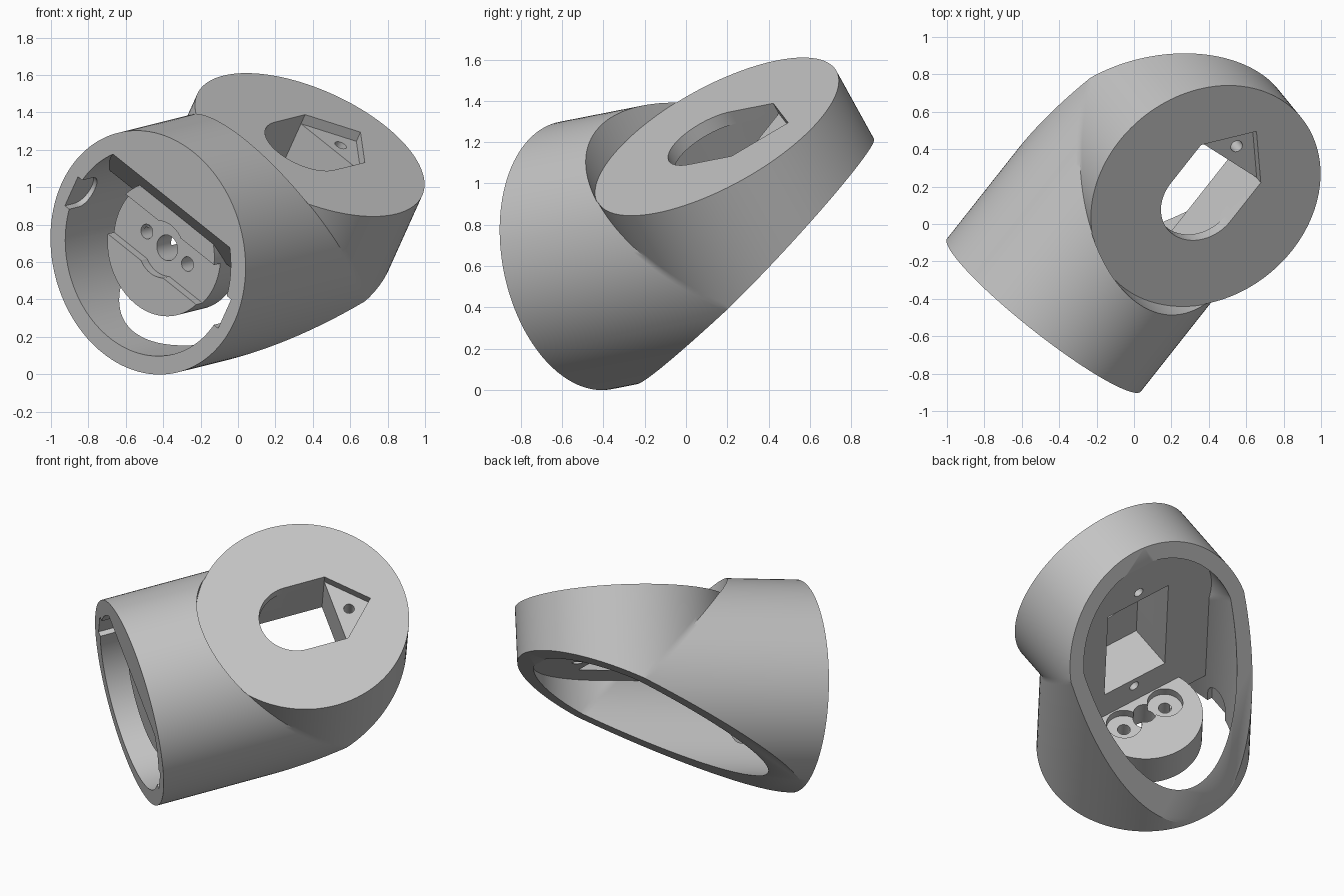
import bpy, bmesh, math
from mathutils import Matrix, Vector

cube = bpy.data.objects.get("Cube")
if cube:
    bpy.data.objects.remove(cube)

SEGS = 128
R_OUT, R_IN = 0.66, 0.56
MOUTH, FACE = -1.112, 0.5      # ends of the two arms, measured from the elbow corner
CEILING = 0.12

grey = bpy.data.materials.new("plain_grey")
grey.use_nodes = True
grey.diffuse_color = (0.55, 0.55, 0.55, 1)
grey.node_tree.nodes["Principled BSDF"].inputs["Base Color"].default_value = (0.55, 0.55, 0.55, 1)

# Local frame: X along the lower arm, Y along the upper arm, Z across
arm_a = Vector((0.612, 0.775, 0.152)).normalized()
arm_b = Vector((0.372, -0.443, 0.815))
arm_b = (arm_b - arm_a * arm_b.dot(arm_a)).normalized()
across = arm_a.cross(arm_b)
FRAME = Matrix((arm_a, arm_b, across)).transposed().to_4x4()
FRAME.translation = (0.2, 0.376, 0.82)


def make_object(name, bm):
    bmesh.ops.recalc_face_normals(bm, faces=bm.faces)
    mesh = bpy.data.meshes.new(name)
    bm.to_mesh(mesh)
    bm.free()
    mesh.materials.append(grey)
    obj = bpy.data.objects.new(name, mesh)
    bpy.context.collection.objects.link(obj)
    return obj


def keep_below(bm, point, normal):
    geom = bm.verts[:] + bm.edges[:] + bm.faces[:]
    cut = bmesh.ops.bisect_plane(bm, geom=geom, plane_co=point, plane_no=normal, clear_outer=True)
    edges = [e for e in cut["geom_cut"] if isinstance(e, bmesh.types.BMEdge)]
    bmesh.ops.edgeloop_fill(bm, edges=edges)


def loft(rings):
    bm = bmesh.new()
    loops = [[bm.verts.new(p) for p in ring] for ring in rings]
    n = len(loops[0])
    for low, high in zip(loops, loops[1:]):
        for i in range(n):
            j = (i + 1) % n
            bm.faces.new((low[i], low[j], high[j], high[i]))
    bm.faces.new(loops[0])
    bm.faces.new(loops[-1])
    return bm


def elbow(r, start, end, blend=0.03):
    # Narrow rings beside the mitre keep the shading clean on both arms
    cs = circle(r)
    return loft([[(start, c, s) for c, s in cs],
                 [(-c - blend, c, s) for c, s in cs],
                 [(-c, c, s) for c, s in cs],
                 [(-c, c + blend, s) for c, s in cs],
                 [(-c, end, s) for c, s in cs]])


def prism(points, low, high, axis):
    if axis == "x":
        return loft([[(h, a, b) for a, b in points] for h in (low, high)])
    if axis == "y":
        return loft([[(a, h, b) for a, b in points] for h in (low, high)])
    return loft([[(a, b, h) for a, b in points] for h in (low, high)])


def circle(r, a=0, b=0, n=SEGS):
    return [(a + r * math.cos(2 * math.pi * i / n), b + r * math.sin(2 * math.pi * i / n))
            for i in range(n)]


def half_round(r, a, direction, n=32):
    # Half circle bulging along the first axis, from +r to -r on the second
    return [(a + direction * r * math.sin(math.pi * i / n), r * math.cos(math.pi * i / n))
            for i in range(n + 1)]


def rect(a0, a1, b0, b1):
    return [(a0, b0), (a1, b0), (a1, b1), (a0, b1)]


def carve(target, bm):
    cutter = make_object("cutter", bm)
    cutter.hide_render = True
    mod = target.modifiers.new("cut", "BOOLEAN")
    mod.operation, mod.solver, mod.object = "DIFFERENCE", "EXACT", cutter
    bpy.context.view_layer.objects.active = target
    bpy.ops.object.modifier_apply(modifier=mod.name)
    bpy.data.objects.remove(cutter)


# Elbow shell with the slanted back opening
bm = elbow(R_OUT, MOUTH, 1.0)
keep_below(bm, (0.66, 0.17, 0), (0.468, -1, 0))
shell = make_object("elbow_shell", bm)
carve(shell, prism(circle(R_OUT + 0.003), FACE, 1.4, "y"))

# Hollow with a flat ceiling that slopes up towards the mouth
bm = elbow(R_IN, -1.3, 0.8)
keep_below(bm, (0, CEILING, 0), (0, 1, 0))
carve(shell, bm)
bm = prism(circle(R_IN), -1.3, -0.85, "x")
keep_below(bm, (MOUTH, 0.34, 0), (1, 1, 0))
carve(shell, bm)

# Rounded notches on both sides of the mouth
notch = half_round(0.095, -1.03, 1) + [(-1.3, -0.095), (-1.3, 0.095)]
for side in (-1, 1):
    carve(shell, prism(notch, side * 0.5, side * 0.585, "z"))

# Motor slot, pointed ledge, pocket and screw holes in the upper face
half = 0.228
carve(shell, prism(half_round(half, -0.045, -1) + [(0.22, -half), (0.22, half)], 0.0, 0.7, "y"))
carve(shell, prism([(0.2, -half), (0.22, -half), (0.443, 0), (0.22, half), (0.2, half)],
                   0.44, 0.7, "y"))
carve(shell, prism(rect(-0.55, 0.22, -half, half), 0.0, 0.43, "y"))
for x, top in ((0.306, 0.6), (-0.62, 0.36)):
    carve(shell, prism(circle(0.033, x, 0, 24), 0.0, top, "y"))

# Hub with a channel for the drive arm
hub = make_object("drive_hub", prism(circle(0.362), -1.0, -0.765, "x"))
carve(hub, prism(rect(-0.13, 0.13, -0.6, 0.6), -1.2, -0.945, "x"))
carve(hub, prism(circle(0.155), -1.2, -0.945, "x"))
carve(hub, prism(circle(0.07, n=32), -1.2, -0.6, "x"))
for side in (-1, 1):
    carve(hub, prism(circle(0.04, 0, side * 0.155, 32), -1.2, -0.6, "x"))
    carve(hub, prism(circle(0.11, 0, side * 0.155, 48), -0.82, -0.6, "x"))

# Place in the world and shade
bpy.ops.object.select_all(action="DESELECT")
for obj in (shell, hub):
    obj.data.transform(FRAME)
    obj.select_set(True)
bpy.context.view_layer.objects.active = shell
bpy.ops.object.shade_smooth_by_angle(angle=math.radians(30))
